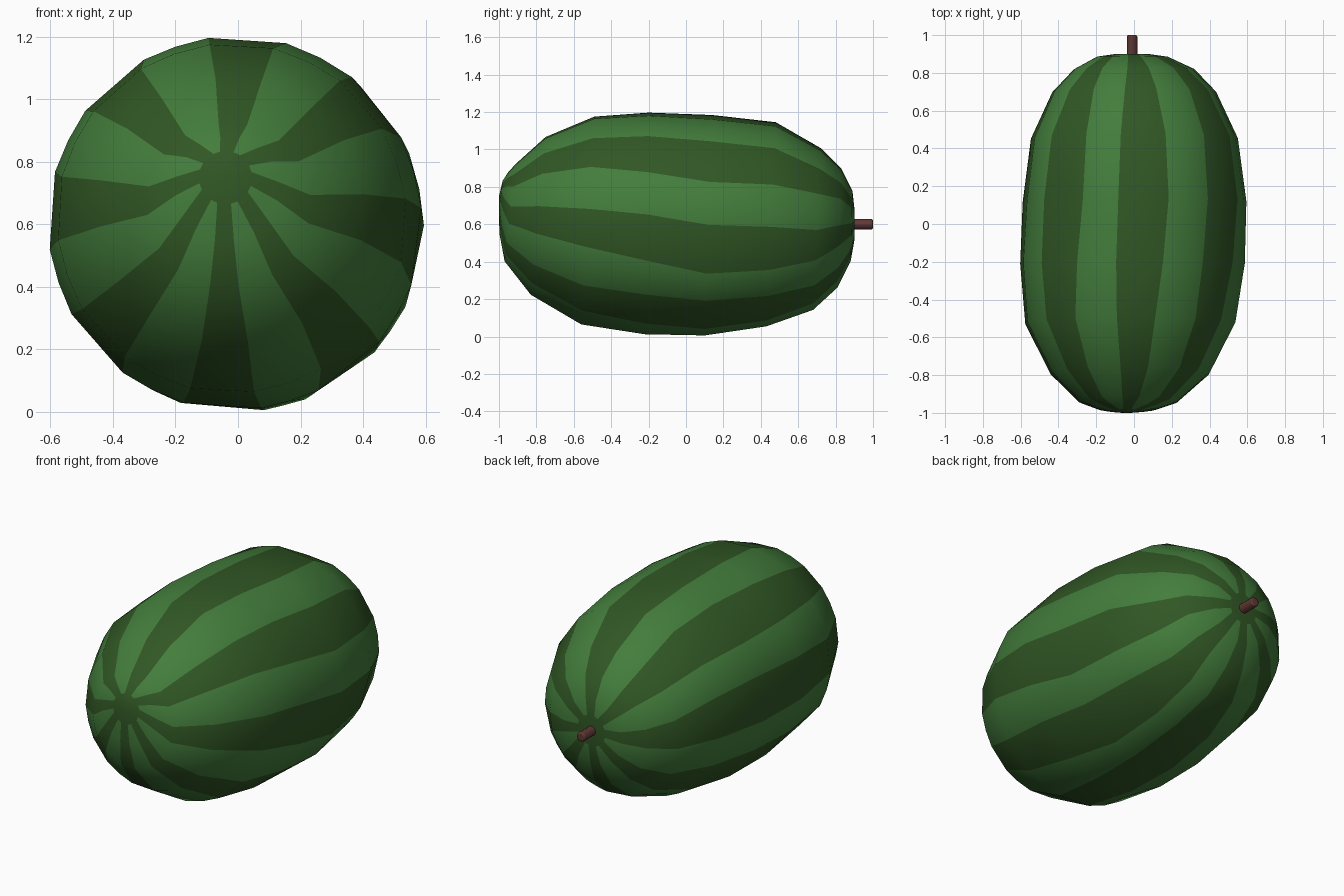
import bpy, bmesh, math

if "Cube" in bpy.data.objects:
    bpy.data.objects.remove(bpy.data.objects["Cube"])

def material(name, rgb):
    m = bpy.data.materials.new(name)
    m.diffuse_color = (*rgb, 1)
    m.use_nodes = True
    m.node_tree.nodes["Principled BSDF"].inputs["Base Color"].default_value = m.diffuse_color
    return m

light_green = material("light green", (0.056, 0.205, 0.045))
dark_green = material("dark green", (0.030, 0.095, 0.018))
brown = material("stem brown", (0.115, 0.04, 0.034))

# Each ring: top (y, z), bottom (y, z), centre x, half width of dark stripe (degrees), twist
rings = [
    (-0.980, 0.835, -1.000, 0.665, -0.04, 15.0, 0.0),
    (-0.950, 0.880, -0.998, 0.550, -0.035, 10.5, 0.0),
    (-0.910, 0.925, -0.970, 0.400, -0.03, 10.0, 0.0),
    (-0.750, 1.070, -0.830, 0.220, -0.02, 10.0, 0.0),
    (-0.490, 1.180, -0.560, 0.060, -0.02, 10.5, 0.1),
    (-0.200, 1.203, -0.220, 0.006, -0.01, 12.0, 0.4),
    (0.140, 1.190, 0.100, 0.000, 0.0, 13.0, 0.9),
    (0.480, 1.150, 0.430, 0.050, 0.0, 12.5, 1.0),
    (0.720, 1.010, 0.680, 0.140, 0.0, 11.0, 0.8),
    (0.830, 0.900, 0.810, 0.260, 0.0, 10.0, 0.4),
    (0.890, 0.780, 0.880, 0.400, -0.01, 10.0, 0.2),
    (0.900, 0.690, 0.900, 0.510, -0.01, 15.0, 0.0),
]
STRIPES = 8

# Melon body: per stripe one dark column and two light columns
bm = bmesh.new()
loops = []
for ty, tz, by, bz, cx, half, twist in rings:
    centers = []
    for k in range(STRIPES + 1):
        base = 87 + 45 * k
        lean = max(0.2, math.cos(math.radians(base + 10)))
        centers.append(base - 11 * twist * lean)
    loop = []
    for k in range(STRIPES):
        lo, hi = centers[k] - half, centers[k] + half
        mid = (hi + centers[k + 1] - half) / 2
        for ang, f in ((lo, 1.0), (hi, 1.0), (mid, 0.995)):
            a = math.radians(ang)
            r = (tz - bz) / 2 * f
            s = math.sin(a)
            loop.append(bm.verts.new((cx + r * math.cos(a),
                                      (ty + by) / 2 + (ty - by) / 2 * s,
                                      (tz + bz) / 2 + r * s)))
    loops.append(loop)

n = 3 * STRIPES
for a, b in zip(loops, loops[1:]):
    for i in range(n):
        j = (i + 1) % n
        f = bm.faces.new((a[i], a[j], b[j], b[i]))
        f.material_index = 1 if i % 3 == 0 else 0

# Dark caps where the stripes meet
for loop, pole in ((loops[0], (-0.04, -1.0, 0.75)), (loops[-1], (-0.01, 0.9, 0.6))):
    p = bm.verts.new(pole)
    for i in range(n):
        bm.faces.new((loop[i], loop[(i + 1) % n], p)).material_index = 1
bmesh.ops.recalc_face_normals(bm, faces=bm.faces)
for f in bm.faces:
    f.smooth = True
mesh = bpy.data.meshes.new("melon_body")
bm.to_mesh(mesh)
bm.free()
body = bpy.data.objects.new("melon_body", mesh)
bpy.context.collection.objects.link(body)
mesh.materials.append(light_green)
mesh.materials.append(dark_green)

# Stem at the back end
bpy.ops.mesh.primitive_cylinder_add(vertices=12, radius=0.028, depth=0.14,
                                    location=(-0.01, 0.93, 0.6),
                                    rotation=(math.pi / 2, 0, 0))
stem = bpy.context.object
stem.name = "stem"
stem.data.materials.append(brown)
bev = stem.modifiers.new("rounded ends", 'BEVEL')
bev.width = 0.008
bev.segments = 2
bpy.ops.object.shade_smooth_by_angle()
